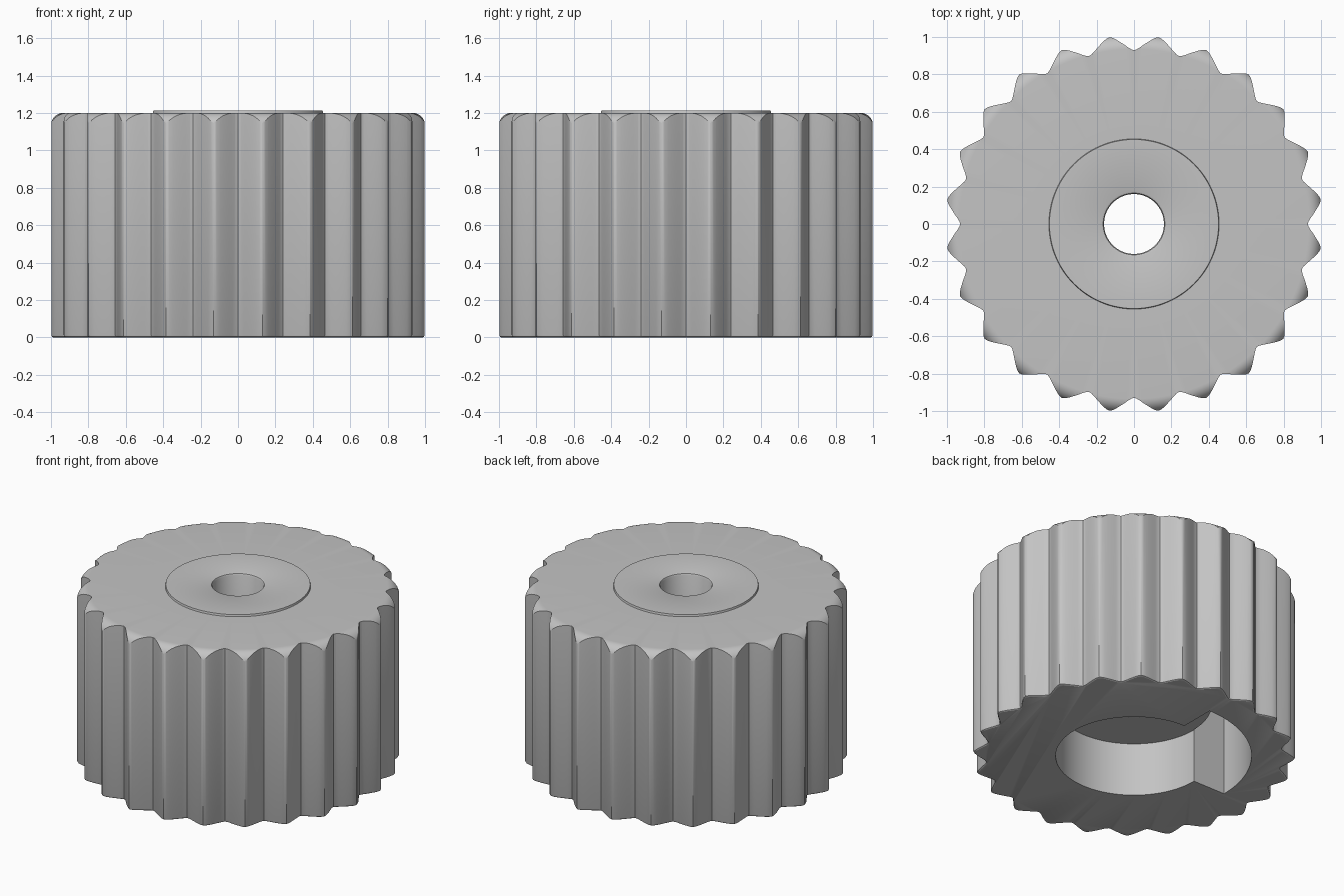
import bpy, bmesh, math
from math import sin, cos, pi, radians

if "Cube" in bpy.data.objects:
    bpy.data.objects.remove(bpy.data.objects["Cube"])

grey = bpy.data.materials.new("plain_grey")
grey.use_nodes = True
GREY = (0.55, 0.55, 0.55, 1)
grey.diffuse_color = GREY
grey.node_tree.nodes["Principled BSDF"].inputs["Base Color"].default_value = GREY


def make(name, bm):
    bmesh.ops.recalc_face_normals(bm, faces=bm.faces)
    mesh = bpy.data.meshes.new(name)
    bm.to_mesh(mesh)
    bm.free()
    mesh.materials.append(grey)
    obj = bpy.data.objects.new(name, mesh)
    bpy.context.collection.objects.link(obj)
    return obj


def bridge(bm, a, b):
    n = len(a)
    for i in range(n):
        j = (i + 1) % n
        bm.faces.new((a[i], a[j], b[j], b[i]))


def loft(name, sections):
    """Stack of matching outlines, capped at both ends."""
    bm = bmesh.new()
    rings = [[bm.verts.new(p) for p in s] for s in sections]
    for a, b in zip(rings, rings[1:]):
        bridge(bm, a, b)
    bm.faces.new(rings[0])
    bm.faces.new(rings[-1])
    return make(name, bm)


def lathe(name, profile, steps=144):
    """Closed (radius, height) profile turned about the z axis."""
    bm = bmesh.new()
    rings = [[bm.verts.new((r * cos(2 * pi * i / steps), r * sin(2 * pi * i / steps), z))
              for i in range(steps)] for r, z in profile]
    for a, b in zip(rings, rings[1:] + rings[:1]):
        bridge(bm, a, b)
    return make(name, bm)


def cut(target, tool, operation):
    mod = target.modifiers.new(tool.name, "BOOLEAN")
    mod.operation = operation
    mod.solver = "EXACT"
    mod.object = tool
    bpy.context.view_layer.objects.active = target
    bpy.ops.object.modifier_apply(modifier=mod.name)
    bpy.data.objects.remove(tool)


# Fluted grip: soft triangular teeth with a small rounded lower edge
TEETH, PER = 24, 16


def outline(z, inset):
    pts = []
    for i in range(TEETH * PER):
        a = 2 * pi * i / (TEETH * PER)
        wave = -math.asin(0.93 * cos(TEETH * a)) / math.asin(0.93)
        r = 0.968 + 0.039 * wave - inset
        pts.append((r * cos(a), r * sin(a), z))
    return pts


knob = loft("knob", [outline(0, 0.012), outline(0.004, 0.004), outline(0.012, 0), outline(1.3, 0)])

# Turned envelope: bore, shaft hole, raised centre disc and rounded top rim
profile = [(0.16, 0.37), (0.49, 0.37), (0.49, -0.1), (1.02, -0.1), (1.02, 1.1)]
profile += [(0.935 + 0.075 * cos(radians(a)), 1.125 + 0.075 * sin(radians(a)))
            for a in range(0, 91, 10)]
profile += [(0.455, 1.2), (0.452, 1.213), (0.175, 1.213), (0.165, 1.209), (0.16, 1.199)]
cut(knob, lathe("turned_envelope", profile), "INTERSECT")

# Quarter-turn pocket beside the bore
angles = [radians(90 + 3 * i) for i in range(31)]


def sector(z):
    outer = [(0.735 * cos(a), 0.735 * sin(a), z) for a in angles]
    inner = [(0.487 * cos(a), 0.487 * sin(a), z) for a in reversed(angles)]
    return outer + inner


cut(knob, loft("pocket", [sector(-0.1), sector(0.8)]), "DIFFERENCE")

# Smooth curved walls, keep the crisp edges
bpy.ops.object.select_all(action="DESELECT")
knob.select_set(True)
bpy.context.view_layer.objects.active = knob
bpy.ops.object.shade_smooth_by_angle(angle=radians(28))
